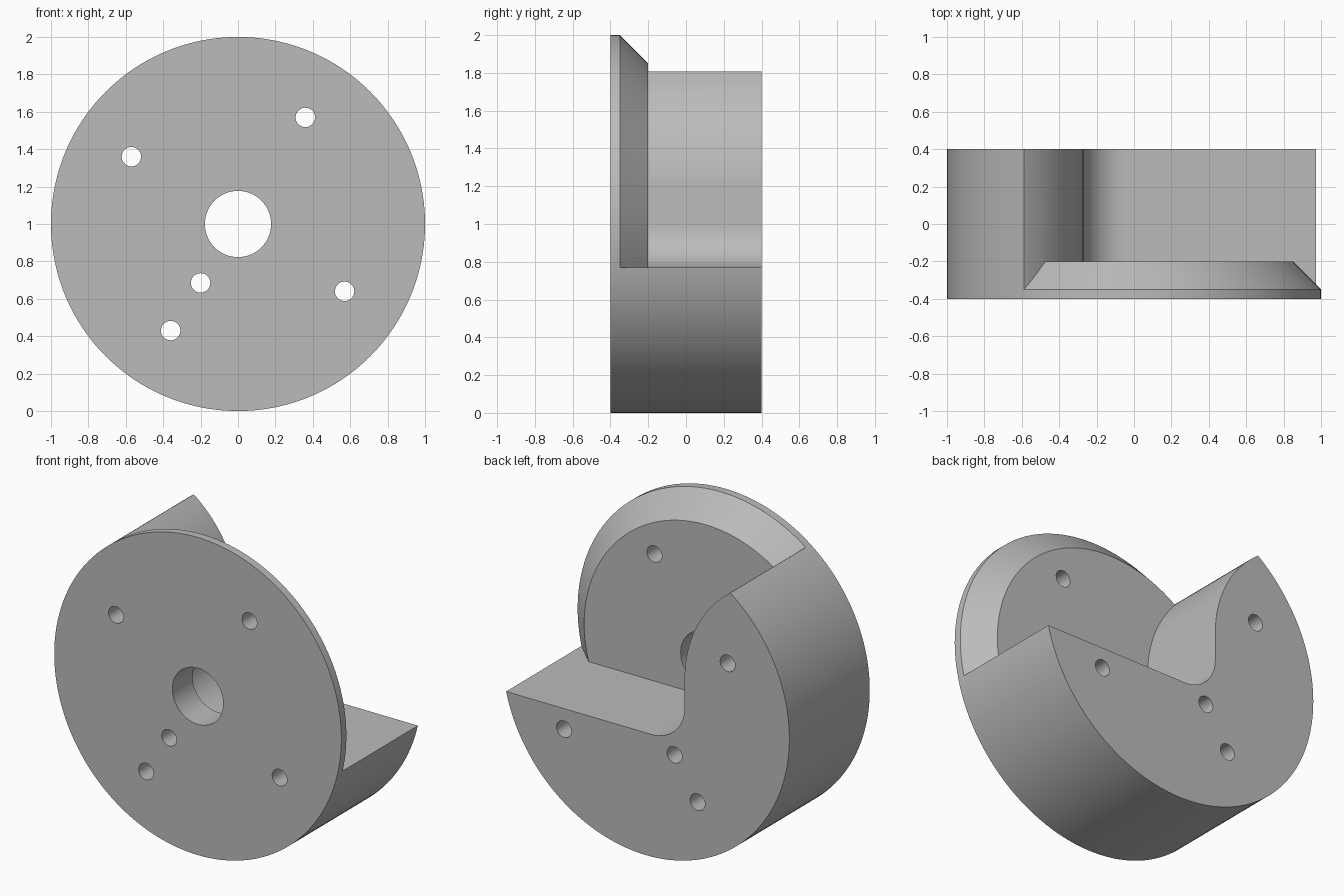
import bpy
import bmesh
from math import cos, sin, radians

if "Cube" in bpy.data.objects:
    bpy.data.objects.remove(bpy.data.objects["Cube"])

grey = bpy.data.materials.new("plain_grey")
grey.use_nodes = True
colour = (0.5, 0.5, 0.5, 1)
grey.diffuse_color = colour
grey.node_tree.nodes["Principled BSDF"].inputs["Base Color"].default_value = colour


def arc(x, z, r, start, end, steps):
    """Points along an arc in the xz plane, angles in degrees."""
    angles = [radians(start + (end - start) * i / steps) for i in range(steps + 1)]
    return [(x + r * cos(a), z + r * sin(a)) for a in angles]


def circle(x, z, r, sides):
    return arc(x, z, r, 0, 360, sides)[:-1]


def loft(name, sections):
    """Closed solids, each between a front and a back outline along y."""
    bm = bmesh.new()
    for front, y0, back, y1 in sections:
        a = [bm.verts.new((x, y0, z)) for x, z in front]
        b = [bm.verts.new((x, y1, z)) for x, z in back]
        bm.faces.new(a)
        bm.faces.new(b[::-1])
        for i in range(len(a)):
            j = (i + 1) % len(a)
            bm.faces.new((a[j], a[i], b[i], b[j]))
    bmesh.ops.recalc_face_normals(bm, faces=bm.faces)
    mesh = bpy.data.meshes.new(name)
    bm.to_mesh(mesh)
    bm.free()
    mesh.materials.append(grey)
    obj = bpy.data.objects.new(name, mesh)
    bpy.context.collection.objects.link(obj)
    return obj


def cut(target, cutter):
    """Subtract the cutter, then discard it."""
    mod = target.modifiers.new("cut", "BOOLEAN")
    mod.operation = "DIFFERENCE"
    mod.solver = "EXACT"
    mod.object = cutter
    bpy.ops.object.select_all(action="DESELECT")
    bpy.context.view_layer.objects.active = target
    target.select_set(True)
    bpy.ops.object.modifier_apply(modifier=mod.name)
    bpy.data.objects.remove(cutter)


# Thick round body
rim = circle(0, 1, 1, 160)
body = loft("round_body", [(rim, -0.4, rim, 0.4)])

# Pocket outline: bulging wall, corner fillet, flat shelf
outline = arc(-1.05, 1.18, 0.78, 66, 0, 28)
outline += arc(-0.04, 1.0, 0.23, 180, 270, 20)
outline += [(1.5, 0.77), (1.5, 2.5), (-0.73, 2.5)]
pocket = loft("pocket_cutter", [(outline, -0.35, outline, 0.6)])

# Bevelled plate left standing at the pocket floor
plate = loft("plate_cutter", [(circle(0, 1, 1.25, 160), -0.6, circle(0, 1, 0.85, 160), -0.2)])
cut(pocket, plate)
cut(body, pocket)

# Centre bore and small pin holes
holes = [(0, 1, 0.177, 64)]
for x, z in [(0.36, 1.57), (-0.57, 1.36), (-0.2, 0.685), (0.57, 0.64), (-0.36, 0.43)]:
    holes.append((x, z, 0.052, 32))
rings = [circle(*h) for h in holes]
cut(body, loft("hole_cutter", [(r, -0.6, r, 0.6) for r in rings]))

bpy.ops.object.shade_smooth_by_angle(angle=radians(25))
